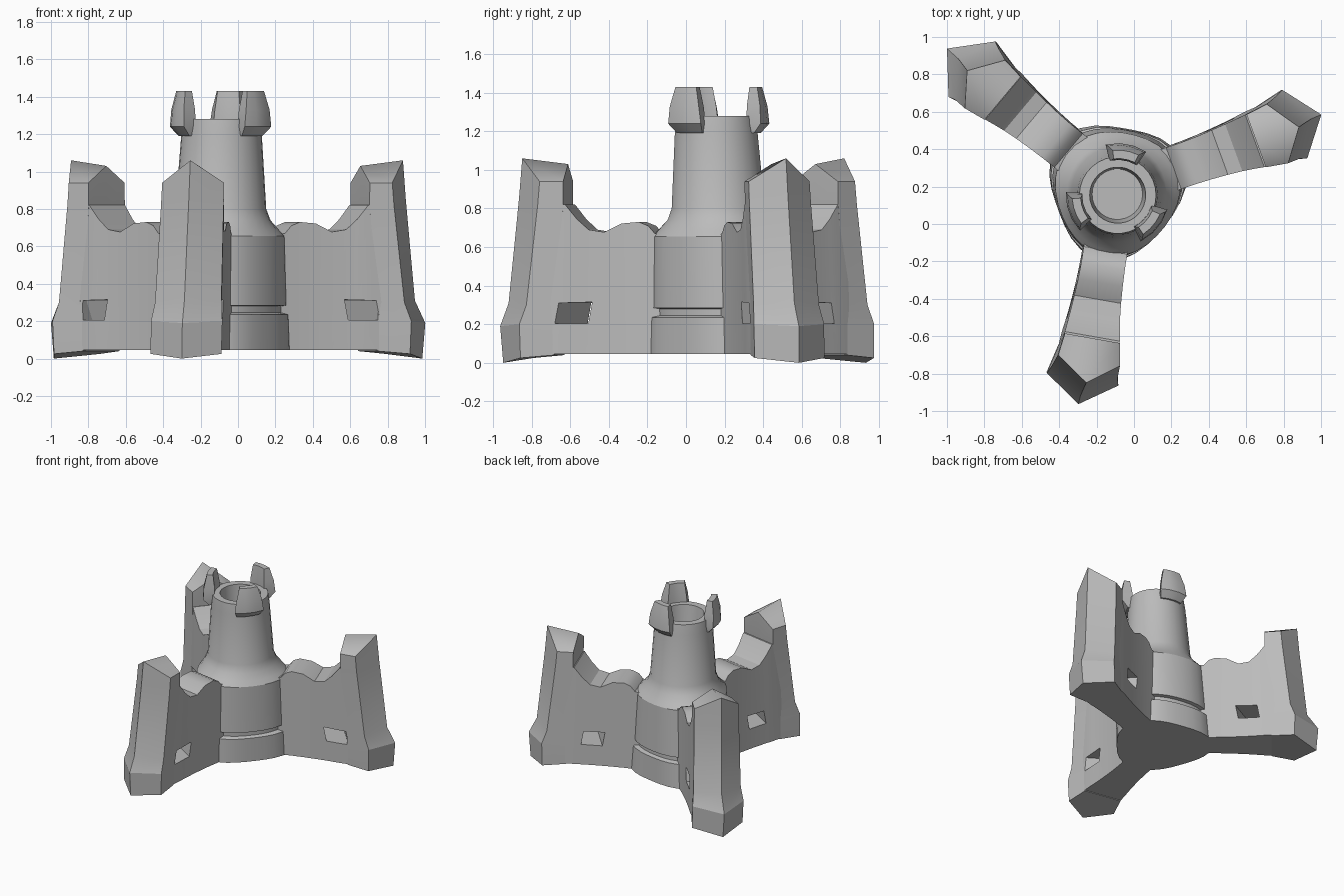
import bpy, bmesh, math
from mathutils import Vector

old = bpy.data.objects.get("Cube")
if old:
    bpy.data.objects.remove(old, do_unlink=True)

stone = bpy.data.materials.new("grey_stone")
stone.use_nodes = True
stone.diffuse_color = (0.5, 0.5, 0.5, 1)
stone.node_tree.nodes["Principled BSDF"].inputs["Base Color"].default_value = (0.5, 0.5, 0.5, 1)

CX, CY = -0.1, 0.19


def loft(name, rings, smooth=30):
    """Join equal-length rings of points with quads and cap both ends."""
    bm = bmesh.new()
    rows = [[bm.verts.new(p) for p in ring] for ring in rings]
    n = len(rows[0])
    for a, b in zip(rows, rows[1:]):
        for i in range(n):
            j = (i + 1) % n
            bm.faces.new((a[i], a[j], b[j], b[i]))
    bm.faces.new(rows[0][::-1])
    bm.faces.new(rows[-1])
    bmesh.ops.recalc_face_normals(bm, faces=bm.faces)
    mesh = bpy.data.meshes.new(name)
    bm.to_mesh(mesh)
    bm.free()
    mesh.materials.append(stone)
    ob = bpy.data.objects.new(name, mesh)
    bpy.context.collection.objects.link(ob)
    bpy.ops.object.select_all(action='DESELECT')
    ob.select_set(True)
    bpy.context.view_layer.objects.active = ob
    if smooth:
        bpy.ops.object.shade_smooth_by_angle(angle=math.radians(smooth))
    return ob


def polar(r, a, z, swell=0.0):
    """Point round the slightly leaning tower axis; swell widens it toward the walls."""
    r += swell * math.cos(3 * (a - math.radians(20)))
    return Vector((CX + 0.01 * z + r * math.cos(a), CY - 0.028 * z + r * math.sin(a), z))


# Tower: base band, slot, body, shoulder, shaft, rim and bowl (radius, height, swell)
tower_profile = [(0.358, 0.045, 0.032), (0.352, 0.235, 0.026), (0.318, 0.245, 0.02),
                 (0.318, 0.28, 0.02), (0.345, 0.285, 0.02), (0.333, 0.655, 0.015),
                 (0.305, 0.69, 0.01), (0.266, 0.74, 0), (0.243, 0.8, 0),
                 (0.215, 1.2, 0), (0.205, 1.28, 0), (0.15, 1.28, 0), (0.135, 1.1, 0)]
SEG = 30
loft("tower", [[polar(r, 2 * math.pi * i / SEG, z, swell) for i in range(SEG)]
               for r, z, swell in tower_profile])

# Wall stations: distance out, top height, half width
wall_stations = [(0.12, 0.64, 0.122), (0.335, 0.67, 0.118), (0.37, 0.71, 0.118),
                 (0.42, 0.73, 0.118), (0.51, 0.722, 0.121), (0.6, 0.677, 0.127),
                 (0.68, 0.69, 0.134), (0.74, 0.745, 0.141), (0.8, 0.82, 0.149),
                 (0.9, 0.82, 0.156)]

# Prow rows: inner (out, height, half width), corner (same), tip (out, height)
prow_rows = [((0.86, 0.04, 0.152), (1.03, 0.025, 0.192), (1.155, 0.0)),
             ((0.86, 0.2, 0.152), (1.035, 0.2, 0.194), (1.17, 0.19)),
             ((0.86, 0.3, 0.15), (1.0, 0.3, 0.18), (1.125, 0.31)),
             ((0.81, 0.81, 0.15), (0.94, 0.82, 0.17), (1.068, 0.85)),
             ((0.81, 0.94, 0.15), (0.93, 0.94, 0.168), (1.05, 1.06))]


def build_arm(label, degrees, side, inset):
    a = math.radians(degrees)
    out = Vector((math.cos(a), math.sin(a), 0))
    across = Vector((-math.sin(a), math.cos(a), 0)) * side

    def at(u, v, z):
        return Vector((CX, CY, z)) + out * u + across * (v + 0.025 * z * u)

    # Curtain wall with a scooped top
    wall = loft(label + "_wall", [
        [at(u, -w, 0.045), at(u, w, 0.045), at(u, w, top), at(u, -w, top)]
        for u, top, w in [(u - inset * u, top, w) for u, top, w in wall_stations]])

    # Slanted window tunnel
    def opening(v, u):
        return [at(u - 0.075, v, 0.205), at(u + 0.09, v, 0.205),
                at(u + 0.07, v, 0.31), at(u - 0.095, v, 0.315)]
    cutter = loft(label + "_window_cutter",
                  [opening(-0.2, 0.62), opening(0.2, 0.785)], smooth=0)
    mod = wall.modifiers.new("window", 'BOOLEAN')
    mod.operation = 'DIFFERENCE'
    mod.solver = 'EXACT'
    mod.object = cutter
    bpy.context.view_layer.objects.active = wall
    bpy.ops.object.modifier_apply(modifier=mod.name)
    bpy.data.objects.remove(cutter, do_unlink=True)

    # Pointed end turret with a gabled top
    rings = []
    for (ui, zi, wi), (uc, zc, wc), (ut, zt) in prow_rows:
        ui, uc = ui - inset, uc - inset
        if zt > 0.3:
            ut -= inset
        ridge = 1.03 if zt > 1 else zi
        rings.append([at(ui, 0, ridge), at(ui, -wi, zi), at(uc, -wc, zc),
                      at(ut, 0, zt), at(uc, wc, zc), at(ui, wi, zi)])
    prow = loft(label + "_end_turret", rings, smooth=20)
    bm = bmesh.new()
    bm.from_mesh(prow.data)
    bm.verts.ensure_lookup_table()
    first = (len(rings) - 1) * 6
    bmesh.ops.connect_verts(bm, verts=[bm.verts[first], bm.verts[first + 3]])
    bm.to_mesh(prow.data)
    bm.free()


for arm in (("left", 20, -1, 0.015), ("right", 140, 1, 0.038), ("front", 260, 1, 0.0)):
    build_arm(*arm)

# Three tapered battlements round the rim: height, inner and outer radius, half angle
merlon_rows = [(1.19, 0.19, 0.23, 0.38), (1.24, 0.19, 0.277, 0.41),
               (1.33, 0.19, 0.27, 0.37), (1.43, 0.2, 0.245, 0.29)]
for label, degrees in (("back", 80), ("right", 200), ("left", 320)):
    mid = math.radians(degrees)
    rings = []
    for z, inner, outer, half in merlon_rows:
        steps = [-half, -half / 3, half / 3, half]
        rings.append([polar(outer, mid + s, z) for s in steps]
                     + [polar(inner, mid + s, z) for s in reversed(steps)])
    loft(label + "_battlement", rings, smooth=15)
